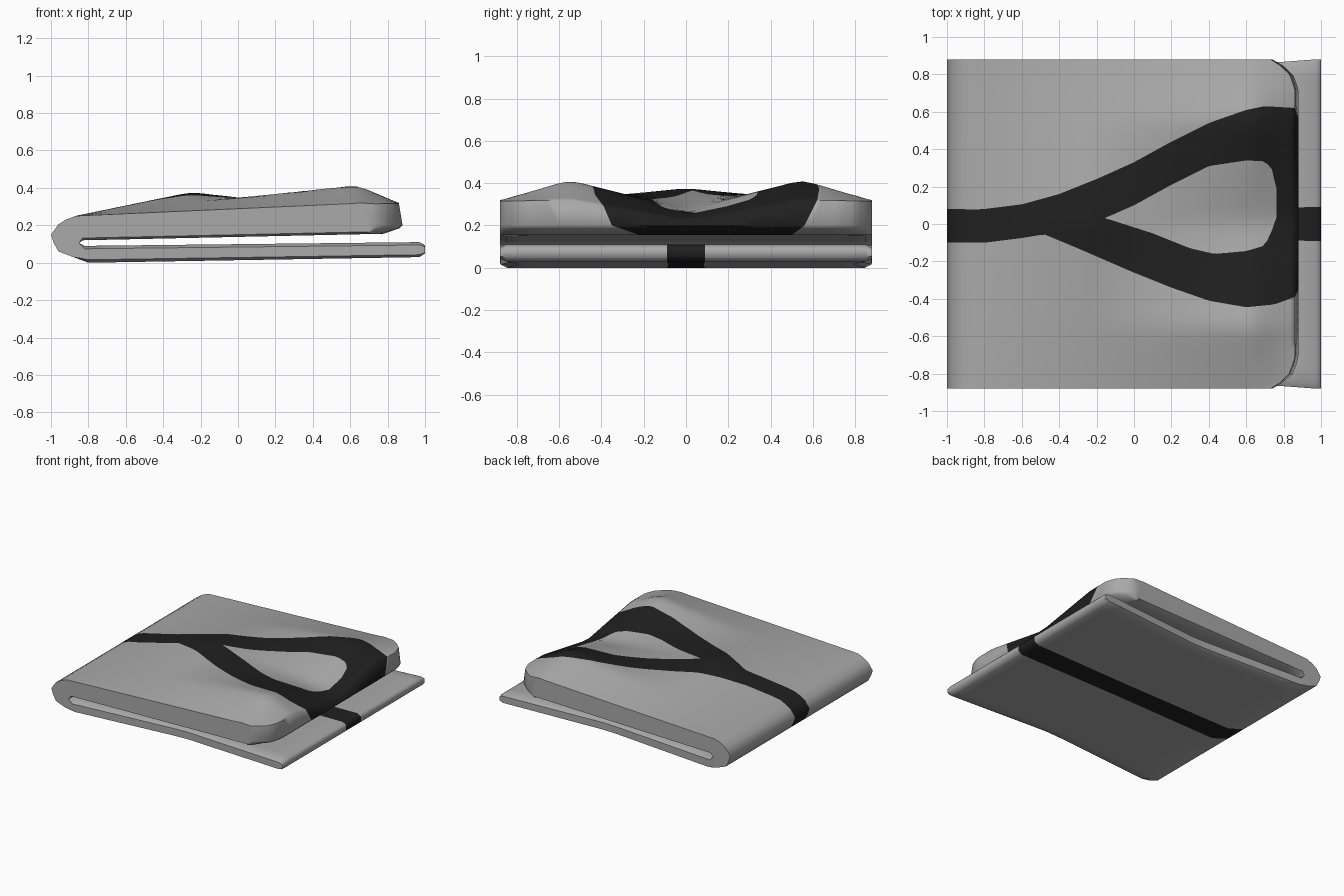
import bpy, bmesh, math

if "Cube" in bpy.data.objects:
    bpy.data.objects.remove(bpy.data.objects["Cube"])


def lerp(table, t):
    """Piecewise linear lookup in a list of (key, value)."""
    if t <= table[0][0]:
        return table[0][1]
    for (a, va), (b, vb) in zip(table, table[1:]):
        if t <= b:
            return va + (vb - va) * (t - a) / (b - a)
    return table[-1][1]


def spread(a, b, n):
    return [a + (b - a) * i / n for i in range(n)]


def material(name, v):
    m = bpy.data.materials.new(name)
    m.diffuse_color = (v, v, v, 1)
    m.use_nodes = True
    m.node_tree.nodes["Principled BSDF"].inputs["Base Color"].default_value = m.diffuse_color
    return m


# Heights of the upper pad along its side, its ridge and its centre valley
SIDE = [(-.87, .25), (.7, .32), (.86, .315)]
RIDGE = [(-.87, .25), (.64, .42), (.86, .32)]
VALLEY = [(-.87, .25), (-.25, .38), (.75, .255), (.86, .225)]
# Outlines of the dark band seen from above, and of the opening in it
LOW = [(-1, -.1), (-.8, -.1), (-.6, -.075), (-.48, -.055), (-.3, -.13), (0, -.26),
       (.2, -.34), (.4, -.41), (.6, -.445), (.75, -.43), (.86, -.39)]
HIGH = [(-1, .07), (-.8, .08), (-.6, .105), (-.4, .16), (-.2, .24), (0, .33),
        (.2, .44), (.4, .54), (.6, .61), (.7, .63), (.86, .62)]
HOLE_LOW = [(-1, -.02), (-.3, .02), (-.15, .03), (.1, -.05), (.3, -.13), (.43, -.16),
            (.6, -.145), (.7, -.115), (.735, -.04), (.77, .06), (.86, .06)]
HOLE_HIGH = [(-1, 0), (-.3, .03), (-.15, .034), (0, .1), (.2, .21), (.4, .31), (.6, .34),
             (.7, .335), (.74, .29), (.77, .15), (.86, .15)]
NOSE = [(.68, .88), (.78, .86), (.85, .80), (.88, .72)]      # rounded plan corners
WAIST = [(-.85, 0), (.1, .065), (.97, 0)]                    # lower flap narrows mid-way


def raw_height(x, y):
    y = abs(y)
    return lerp([(0, lerp(VALLEY, x)), (.55, lerp(RIDGE, x)), (.88, lerp(SIDE, x))], y)


def height(x, y):
    """Top surface with softened creases."""
    d = .05
    pts = [(0, 0), (0, d), (0, -d), (d, 0), (-d, 0)]
    if abs(y) > .8 or x < -.8 or x > .8:
        return raw_height(x, y)
    return sum(raw_height(x + a, y + b) for a, b in pts) / 5


# Closed profile: (zone, x, z), over the top, round the nose, through the fold and back
rows = [("top", x, 0) for x in spread(-.87, .86, 70)] + [("top", .86, 0)]
rows += [("nose", .88, .20), ("nose", .865, .185), ("nose", .78, .155)]
rows += [("under", x, .155 - .035 * (.78 - x) / 1.61) for x in spread(.70, -.83, 12)]
rows += [("under", -.83, .12), ("fold", -.85, .105), ("low", -.82, .09)]
rows += [("low", x, .09 + .02 * (x + .82) / 1.79) for x in spread(-.7, .97, 14)]
rows += [("low", .97, .11), ("low", .99, .10), ("low", 1, .09), ("low", 1, .05),
         ("low", .97, .03)]
rows += [("low", x, .03 * (x + .8) / 1.77) for x in spread(.85, -.8, 14)]
rows += [("low", -.8, 0), ("fold", -.88, .03), ("fold", -.96, .06), ("fold", -.985, .105),
         ("fold", -1, .15), ("fold", -.96, .205), ("fold", -.92, .23)]

NB = [10, 5, 8, 5, 10]          # columns: plain, band, opening, band, plain


def columns(zone, x, z):
    if zone == "top":
        k = [lerp(t, x) for t in (LOW, HOLE_LOW, HOLE_HIGH, HIGH)]
    elif zone == "nose":
        k = [lerp([(.155, -.22), (.2, -.35)], z), .06, .15, lerp([(.155, .5), (.2, .56)], z)]
    elif zone == "under":
        k = [lerp([(-.83, -.09), (.78, -.22)], x), -.02, .02, lerp([(-.83, .09), (.78, .5)], x)]
    else:
        k = [-.1, -.02, 0, .08] if zone == "fold" else [-.09, -.02, .02, .09]
    edges = [-.85] + k + [.85]
    ys = [-.88]
    for a, b, n in zip(edges, edges[1:], NB):
        ys += spread(a, b, n)
    return ys + [.85, .88]


def place(zone, x, z, y):
    rim = abs(y) > .87
    if zone == "top":
        z = height(x, y)
    if zone == "under" and rim:
        z += .012
    if zone == "low":
        if rim:
            z += (.055 + .012 * x - z) * .35
        y *= 1 - lerp(WAIST, x) / .88
    if zone in ("top", "nose") and x > .6:
        lim = lerp(sorted((b, a) for a, b in NOSE), abs(y)) if abs(y) > .72 else .88
        lim = max(lim, .74)
        x = .6 + (x - .6) * (lim - .6) / .28
    return x, y, z


# Folded pad: one skin swept round the profile, closed by two side caps
bm = bmesh.new()
grid = [[bm.verts.new(place(zone, x, z, y)) for y in columns(zone, x, z)]
        for zone, x, z in rows]
band_start, band_end = 1 + NB[0], 1 + sum(NB[:4])
hole_start, hole_end = band_start + NB[1], band_start + NB[1] + NB[2]
n = len(rows)
for i in range(n):
    a, b = grid[i], grid[(i + 1) % n]
    zone_a, zone_b = rows[i][0], rows[(i + 1) % n][0]
    xm = (rows[i][1] + rows[(i + 1) % n][1]) / 2
    for j in range(len(a) - 1):
        f = bm.faces.new((a[j], a[j + 1], b[j + 1], b[j]))
        dark = band_start <= j < band_end and "under" not in (zone_a, zone_b)
        opening = (hole_start <= j < hole_end and zone_a == zone_b == "top"
                   and -.15 < xm < .77)
        f.material_index = int(dark and not opening)
caps = [bm.faces.new([r[0] for r in grid]), bm.faces.new([r[-1] for r in reversed(grid)])]
bmesh.ops.recalc_face_normals(bm, faces=bm.faces)
bmesh.ops.triangulate(bm, faces=caps)

mesh = bpy.data.meshes.new("folded_pad")
bm.to_mesh(mesh)
bm.free()
pad = bpy.data.objects.new("folded_pad", mesh)
bpy.context.collection.objects.link(pad)
mesh.materials.append(material("grey cloth", .40))
mesh.materials.append(material("black band", .014))
bpy.context.view_layer.objects.active = pad
pad.select_set(True)
bpy.ops.object.shade_smooth_by_angle(angle=math.radians(60))
